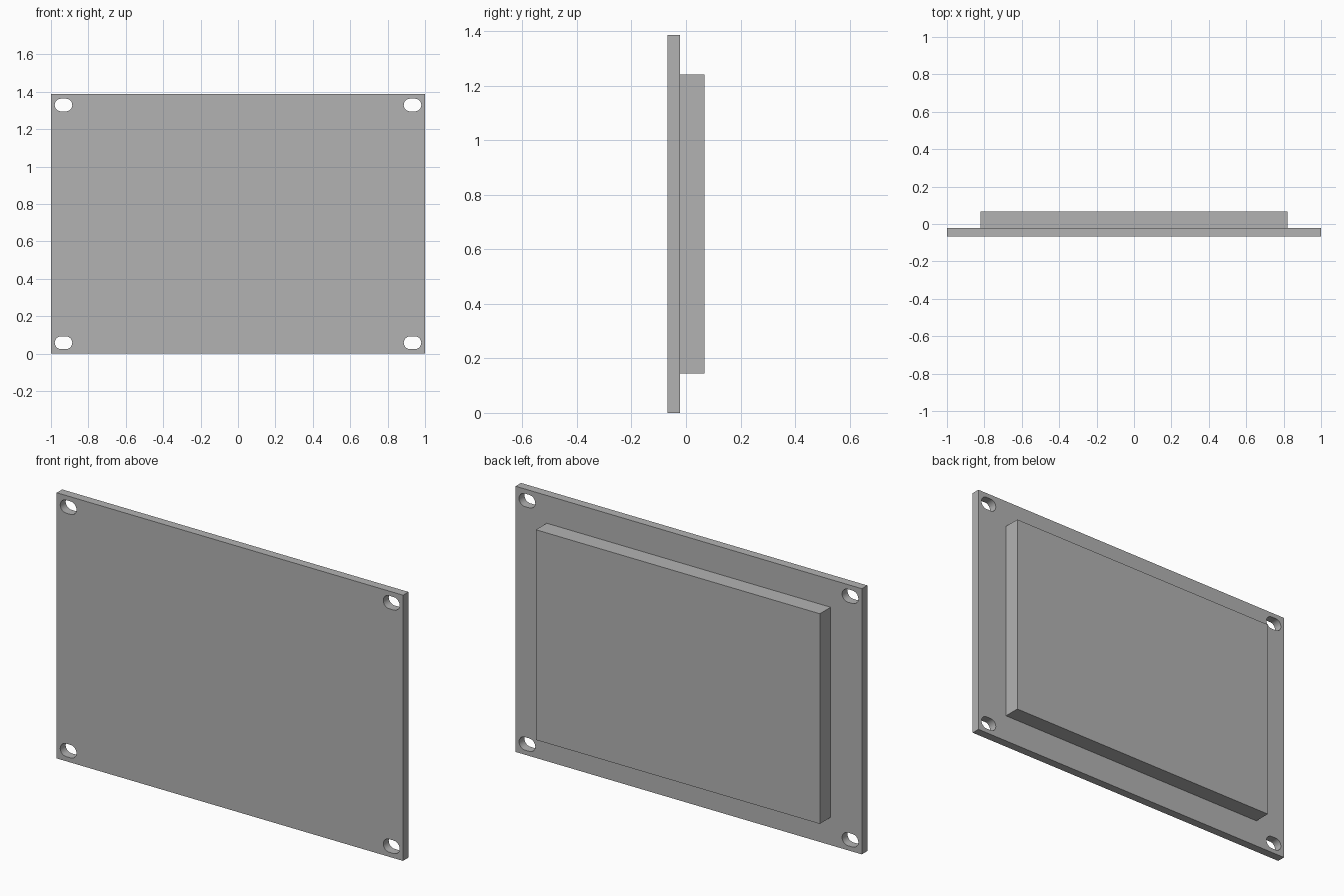
import bpy
import bmesh
from math import cos, sin, pi

cube = bpy.data.objects.get("Cube")
if cube:
    bpy.data.objects.remove(cube, do_unlink=True)

HEIGHT = 1.387
FRONT, JOINT, BACK = -0.067, -0.022, 0.067

grey = bpy.data.materials.new("plain grey")
grey.use_nodes = True
colour = (0.45, 0.45, 0.45, 1)
grey.diffuse_color = colour
grey.node_tree.nodes["Principled BSDF"].inputs["Base Color"].default_value = colour


def rectangle(half_width, low, high):
    return [(-half_width, low), (half_width, low), (half_width, high), (-half_width, high)]


def slot(cx, cz, radius=0.034, half_straight=0.013, steps=12):
    """Outline of a horizontal slot with rounded ends."""
    points = []
    for side in (1, -1):
        for i in range(steps + 1):
            a = -pi / 2 + pi * i / steps
            points.append((cx + side * (half_straight + radius * cos(a)),
                           cz + side * radius * sin(a)))
    return points


def slab(name, loops, y_front, y_back):
    """Fill an outline with holes and extrude it along y."""
    bm = bmesh.new()
    edges = []
    for loop in loops:
        verts = [bm.verts.new((x, y_front, z)) for x, z in loop]
        edges += [bm.edges.new((v, verts[i - 1])) for i, v in enumerate(verts)]
    bmesh.ops.triangle_fill(bm, edges=edges, use_beauty=True, use_dissolve=False)
    result = bmesh.ops.extrude_face_region(bm, geom=bm.faces[:], use_keep_orig=True)
    moved = [g for g in result["geom"] if isinstance(g, bmesh.types.BMVert)]
    bmesh.ops.translate(bm, verts=moved, vec=(0, y_back - y_front, 0))
    bmesh.ops.recalc_face_normals(bm, faces=bm.faces[:])
    mesh = bpy.data.meshes.new(name)
    bm.to_mesh(mesh)
    bm.free()
    mesh.materials.append(grey)
    obj = bpy.data.objects.new(name, mesh)
    bpy.context.collection.objects.link(obj)
    return obj


# Front plate with a mounting slot in each corner
slots = [slot(x, z) for x in (-0.933, 0.933) for z in (0.058, HEIGHT - 0.058)]
plate = slab("front_plate", [rectangle(1, 0, HEIGHT)] + slots, FRONT, JOINT)

# Raised block on the back
slab("rear_block", [rectangle(0.82, 0.145, HEIGHT - 0.145)], JOINT, BACK)

# Smooth the rounded slot ends, keep the edges sharp
bpy.ops.object.select_all(action='DESELECT')
plate.select_set(True)
bpy.context.view_layer.objects.active = plate
bpy.ops.object.shade_smooth_by_angle()
